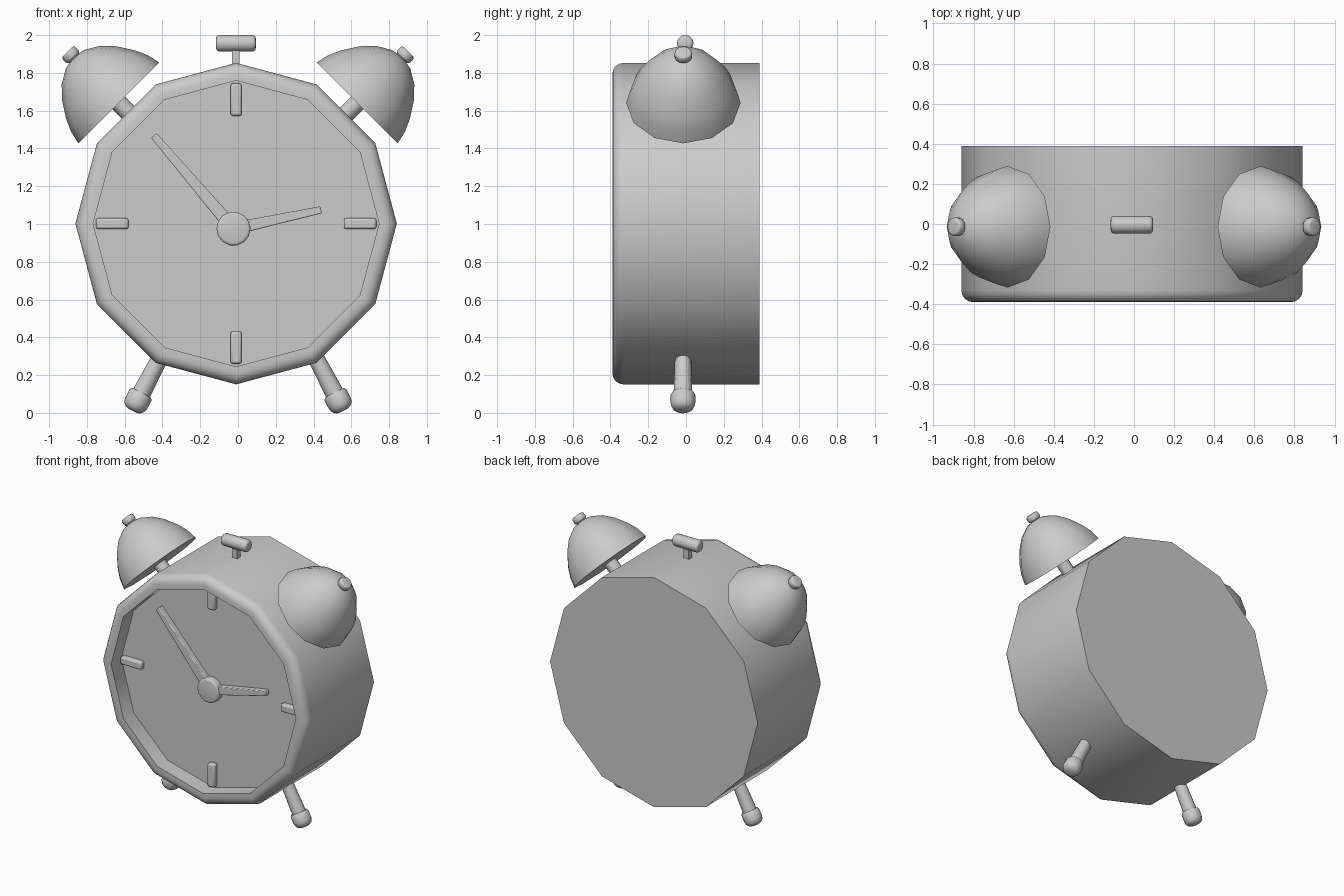
import bpy, bmesh
from math import pi, sin, cos, radians, atan2
from mathutils import Vector

cube = bpy.data.objects.get("Cube")
if cube:
    bpy.data.objects.remove(cube, do_unlink=True)

grey = bpy.data.materials.new("plain grey")
grey.use_nodes = True
grey.diffuse_color = (0.6, 0.6, 0.6, 1)
grey.node_tree.nodes["Principled BSDF"].inputs["Base Color"].default_value = (0.6, 0.6, 0.6, 1)


def finish(name, bm, location=(0, 0, 0), rotation=(0, 0, 0), bevel=0):
    """Turn a bmesh into a shaded object."""
    bmesh.ops.remove_doubles(bm, verts=bm.verts, dist=1e-5)
    bmesh.ops.recalc_face_normals(bm, faces=bm.faces)
    mesh = bpy.data.meshes.new(name)
    bm.to_mesh(mesh)
    bm.free()
    mesh.materials.append(grey)
    obj = bpy.data.objects.new(name, mesh)
    bpy.context.collection.objects.link(obj)
    obj.location, obj.rotation_euler = location, rotation
    if bevel:
        mod = obj.modifiers.new("Bevel", 'BEVEL')
        mod.width, mod.segments = bevel, 2
    bpy.ops.object.select_all(action='DESELECT')
    obj.select_set(True)
    bpy.context.view_layer.objects.active = obj
    bpy.ops.object.shade_smooth_by_angle(angle=radians(50))
    return obj


def lathe(name, profile, sides, location, rotation):
    """Revolve (radius, height) points about local z."""
    bm = bmesh.new()
    verts = [bm.verts.new((r, 0, h)) for r, h in profile]
    edges = [bm.edges.new(pair) for pair in zip(verts, verts[1:])]
    bmesh.ops.spin(bm, geom=verts + edges, cent=(0, 0, 0), axis=(0, 0, 1),
                   angle=2 * pi, steps=sides)
    return finish(name, bm, location, rotation)


def arc(r, h, radius, start, end, steps=4):
    """Profile points on a circular arc, angles in degrees."""
    turns = [radians(start + (end - start) * i / steps) for i in range(steps + 1)]
    return [(r + radius * cos(a), h + radius * sin(a)) for a in turns]


def rod(radius, low, high, round_off=0):
    """Cylinder profile, optionally with rounded ends."""
    if not round_off:
        return [(0, low), (radius, low), (radius, high), (0, high)]
    r = radius - round_off
    return ([(0, low)] + arc(r, low + round_off, round_off, -90, 0, 3)
            + arc(r, high - round_off, round_off, 0, 90, 3) + [(0, high)])


def plate(name, start, end, w0, w1, front, bevel):
    """Tapered bar lying on the dial between two (x, z) points."""
    a, b = Vector(start), Vector(end)
    d = (b - a).normalized()
    n = Vector((-d.y, d.x))
    outline = [a + n * w0 / 2, a - n * w0 / 2, b - n * w1 / 2, b + n * w1 / 2]
    bm = bmesh.new()
    face = bm.faces.new([bm.verts.new((p.x, DIAL + 0.01, p.y)) for p in outline])
    out = bmesh.ops.extrude_face_region(bm, geom=[face])
    moved = [v for v in out["geom"] if isinstance(v, bmesh.types.BMVert)]
    bmesh.ops.translate(bm, verts=moved, vec=(0, front - DIAL - 0.01, 0))
    return finish(name, bm, bevel=bevel)


DIAL = -0.27
CX, CZ = -0.01, 1.002
FORWARD = (pi / 2, 0, 0)

# Twelve-sided case with rounded rim and recessed dial
R, INNER = 0.851, 0.757
case = ([(0, -0.39), (R, -0.39)] + arc(R - 0.06, 0.33, 0.06, 0, 90)
        + [(INNER, 0.39), (INNER, -DIAL), (0, -DIAL)])
lathe("clock_case", case, 12, (CX, 0, CZ), FORWARD)

# Quarter-hour marks
for name, dx, dz in (("top", 0, 1), ("bottom", 0, -1), ("left", 1, 0), ("right", -1, 0)):
    near, far = 0.57, 0.742
    plate(name + "_mark", (CX + dx * near, CZ + dz * near),
          (CX + dx * far, CZ + dz * far), 0.058, 0.058, -0.308, 0.012)

# Hands and hub
hub = (-0.024, 0.975)
plate("long_hand", hub, (-0.445, 1.468), 0.072, 0.038, -0.31, 0.005)
plate("short_hand", hub, (0.44, 1.075), 0.066, 0.038, -0.31, 0.005)
lathe("hand_hub", rod(0.09, 0.25, 0.322, 0.014), 14, (hub[0], 0, hub[1]), FORWARD)

# Top striker on a square post
lathe("striker_post", rod(0.029, 1.8, 1.95), 4, (-0.012, -0.004, 0), (0, 0, pi / 4))
lathe("striker_head", rod(0.044, -0.105, 0.105, 0.018), 12,
      (-0.011, -0.004, 1.957), (0, pi / 2, 0))

# Paired bells and legs
bell = [(0, 0), (0.303, 0), (0.287, 0.07), (0.258, 0.135), (0.204, 0.22),
        (0.145, 0.283), (0.07, 0.327), (0, 0.341)]
knob = [(0, 0.3), (0.036, 0.3), (0.036, 0.336)] + rod(0.047, 0.336, 0.384, 0.014)[1:]
foot = ([(0, -0.05), (0.056, -0.05), (0.065, -0.038)]
        + arc(0.02, 0.012, 0.045, 0, 90) + [(0, 0.057)])
for side, s in (("left", 1), ("right", -1)):
    place, tilt = (s * 0.631, -0.014, 1.641), (0, s * pi / 4, 0)
    lathe(side + "_bell", bell, 12, place, tilt)
    lathe(side + "_bell_stem", rod(0.047, -0.2, 0.03), 10, place, tilt)
    lathe(side + "_bell_knob", knob, 12, place, tilt)
    place = (s * 0.533, -0.016, 0.062)
    tilt = (0, s * (pi - atan2(0.114, 0.218)), 0)
    lathe(side + "_foot", foot, 12, place, tilt)
    lathe(side + "_leg", [(0, -0.35), (0.041, -0.35), (0.05, -0.03), (0, -0.03)],
          12, place, tilt)
